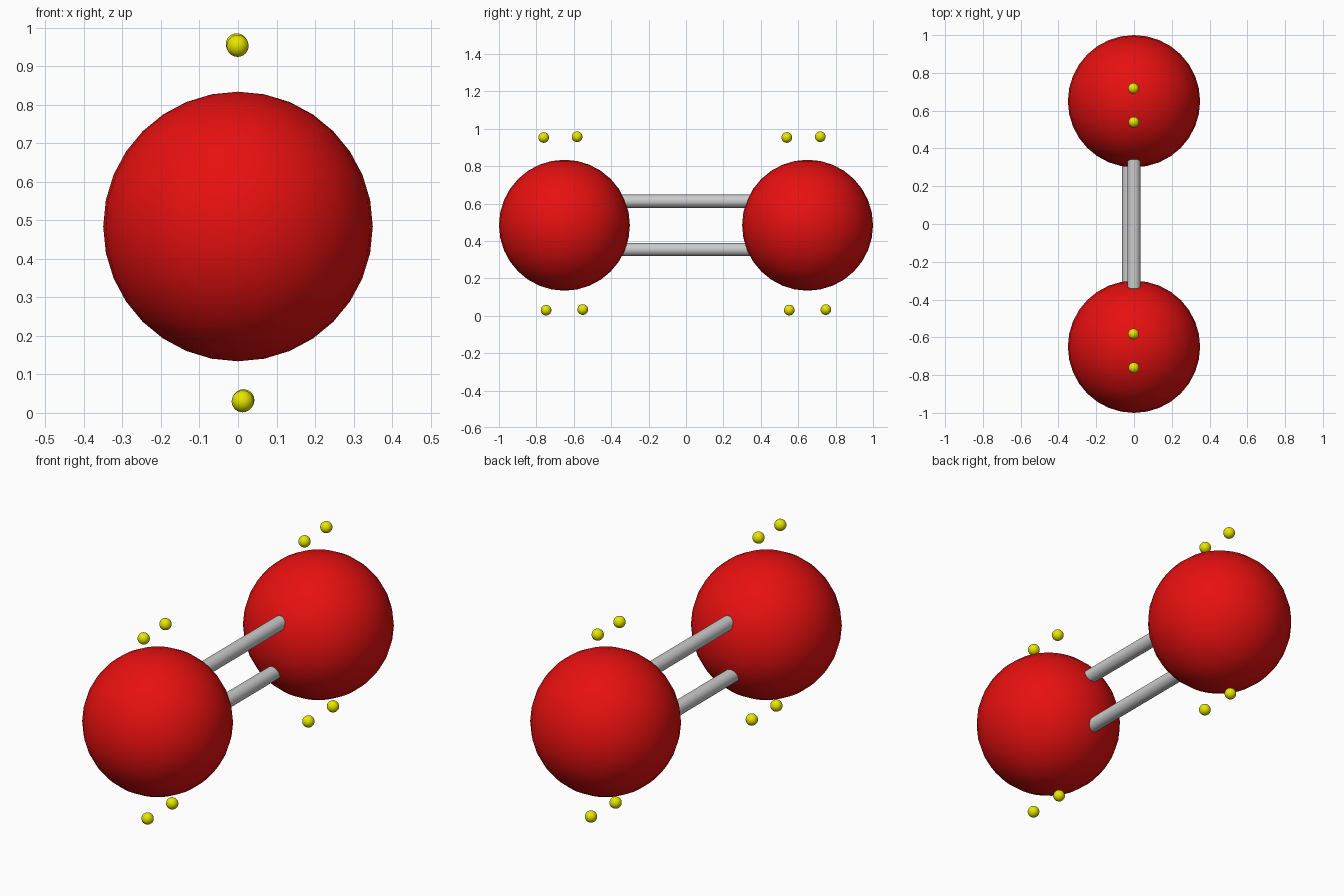
import bpy
from math import radians

if "Cube" in bpy.data.objects:
    bpy.data.objects.remove(bpy.data.objects["Cube"])


def material(name, colour):
    mat = bpy.data.materials.new(name)
    mat.diffuse_color = colour
    mat.use_nodes = True
    mat.node_tree.nodes["Principled BSDF"].inputs["Base Color"].default_value = mat.diffuse_color
    return mat


red = material("atom_red", (0.8, 0.005, 0.005, 1))
yellow = material("electron_yellow", (0.8, 0.8, 0.0, 1))


def ball(name, radius, location, mat):
    bpy.ops.mesh.primitive_uv_sphere_add(segments=32, ring_count=16,
                                         radius=radius, location=location)
    obj = bpy.context.object
    obj.name = name
    obj.data.materials.append(mat)
    bpy.ops.object.shade_smooth()


# Lone-pair electrons, relative y from the atom centre, with x and z
ELECTRONS = {
    "electron_top_a": (-0.001, -0.111, 0.953),
    "electron_top_b": (-0.003, 0.068, 0.957),
    "electron_bottom_a": (0.012, -0.098, 0.030),
    "electron_bottom_b": (0.014, 0.098, 0.033),
}

# Two identical atoms, each with its four electrons
for side, cy in (("front", -0.65), ("back", 0.65)):
    ball(f"atom_{side}", 0.35, (0, cy, 0.484), red)
    for name, (x, dy, z) in ELECTRONS.items():
        ball(f"{name}_{side}", 0.0285, (x, cy + dy, z), yellow)

# Double bond: two parallel rods whose ends sit inside the atoms
for name, x, z in (("bond_upper", 0.0, 0.612), ("bond_lower", -0.028, 0.354)):
    bpy.ops.mesh.primitive_cylinder_add(vertices=32, radius=0.035, depth=0.9,
                                        location=(x, 0, z),
                                        rotation=(radians(90), 0, 0))
    bpy.context.object.name = name
    bpy.ops.object.shade_smooth_by_angle(angle=radians(30))
